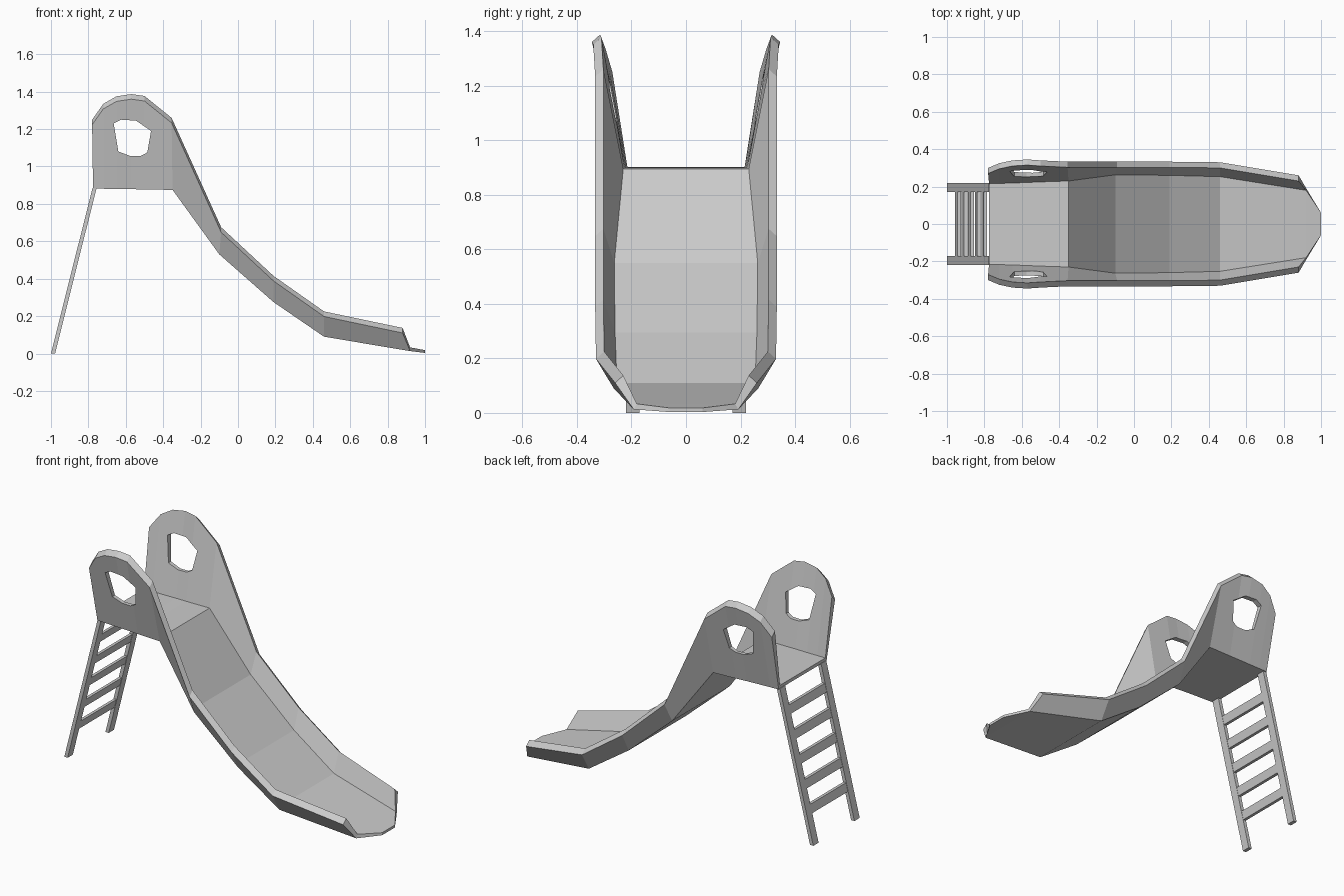
import bpy, bmesh

if "Cube" in bpy.data.objects:
    bpy.data.objects.remove(bpy.data.objects["Cube"])


def finish(name, bm):
    bmesh.ops.recalc_face_normals(bm, faces=bm.faces)
    mesh = bpy.data.meshes.new(name)
    bm.to_mesh(mesh)
    bm.free()
    ob = bpy.data.objects.new(name, mesh)
    bpy.context.collection.objects.link(ob)
    return ob


def prism(name, profile, y0, y1):
    """Extrude an (x, z) profile from y0 to y1."""
    bm = bmesh.new()
    face = bm.faces.new([bm.verts.new((x, y0, z)) for x, z in profile])
    ext = bmesh.ops.extrude_face_region(bm, geom=[face])
    verts = [g for g in ext["geom"] if isinstance(g, bmesh.types.BMVert)]
    bmesh.ops.translate(bm, verts=verts, vec=(0, y1 - y0, 0))
    return finish(name, bm)


# Slide: floor x, underside z, floor half width, wall top x, top z, top half width
stations = [
    (-0.775, 0.882, 0.215, -0.78, 1.25, 0.30),
    (-0.72, 0.881, 0.217, -0.72, 1.335, 0.325),
    (-0.65, 0.880, 0.219, -0.65, 1.375, 0.34),
    (-0.57, 0.879, 0.222, -0.57, 1.387, 0.345),
    (-0.50, 0.877, 0.225, -0.50, 1.377, 0.34),
    (-0.35, 0.875, 0.23, -0.355, 1.26, 0.333),
    (-0.10, 0.53, 0.263, -0.09, 0.675, 0.333),
    (0.19, 0.275, 0.26, 0.19, 0.415, 0.333),
    (0.46, 0.09, 0.253, 0.46, 0.225, 0.33),
    (0.92, 0.013, 0.18, 0.88, 0.137, 0.26),
]
bm = bmesh.new()
rings = []
for fx, fz, fw, tx, tz, tw in stations:
    half = [(fx, fw + 0.012, fz), (tx, tw, tz - 0.027),
            (tx, tw - 0.03, tz), (fx, fw, fz + 0.02)]
    ring = half + [(x, -y, z) for x, y, z in reversed(half)]
    rings.append([bm.verts.new(p) for p in ring])
for a, b in zip(rings, rings[1:]):
    for i in range(8):
        j = (i + 1) % 8
        bm.faces.new((a[i], a[j], b[j], b[i]))

# Rear end caps, front wall caps and the tapered exit lip
first, last = rings[0], rings[-1]
for ids in ((0, 1, 2, 3), (0, 3, 4, 7), (4, 5, 6, 7)):
    bm.faces.new([first[i] for i in ids])
for ids in ((0, 1, 2, 3), (4, 5, 6, 7)):
    bm.faces.new([last[i] for i in ids])
lip = [bm.verts.new(p) for p in ((1.0, 0.06, 0.003), (1.0, 0.06, 0.018),
                                 (1.0, -0.06, 0.018), (1.0, -0.06, 0.003))]
root = [last[i] for i in (0, 3, 4, 7)]
for i in range(4):
    j = (i + 1) % 4
    bm.faces.new((root[i], root[j], lip[j], lip[i]))
bm.faces.new(lip)
slide = finish("slide", bm)

# Hand holes through both side walls
hole = [(-0.665, 1.23), (-0.625, 1.25), (-0.545, 1.245), (-0.465, 1.19),
        (-0.485, 1.075), (-0.52, 1.056), (-0.575, 1.056), (-0.64, 1.08)]
cutter = prism("hole_cutter", hole, -0.5, 0.5)
cutter.hide_render = True
mod = slide.modifiers.new("holes", "BOOLEAN")
mod.operation, mod.solver, mod.object = "DIFFERENCE", "EXACT", cutter
bpy.context.view_layer.objects.active = slide
bpy.ops.object.modifier_apply(modifier=mod.name)
bpy.data.objects.remove(cutter)


# Ladder: sloped rails and flat rungs set between them
def slab(z0, z1, inset=0.0):
    def left(z):
        return -1.0 + 0.222 * z / 0.885
    w = 0.022 - inset
    return [(left(z0) + inset, z0), (left(z0) + w, z0),
            (left(z1) + w, z1), (left(z1) + inset, z1)]


for side, y in (("left", 0.17), ("right", -0.22)):
    prism("ladder_rail_" + side, slab(0, 0.885), y, y + 0.05)
for i in range(5):
    z = 0.19 + i * 0.14
    prism(f"ladder_rung_{i + 1}", slab(z - 0.025, z + 0.025, 0.002), -0.175, 0.175)
